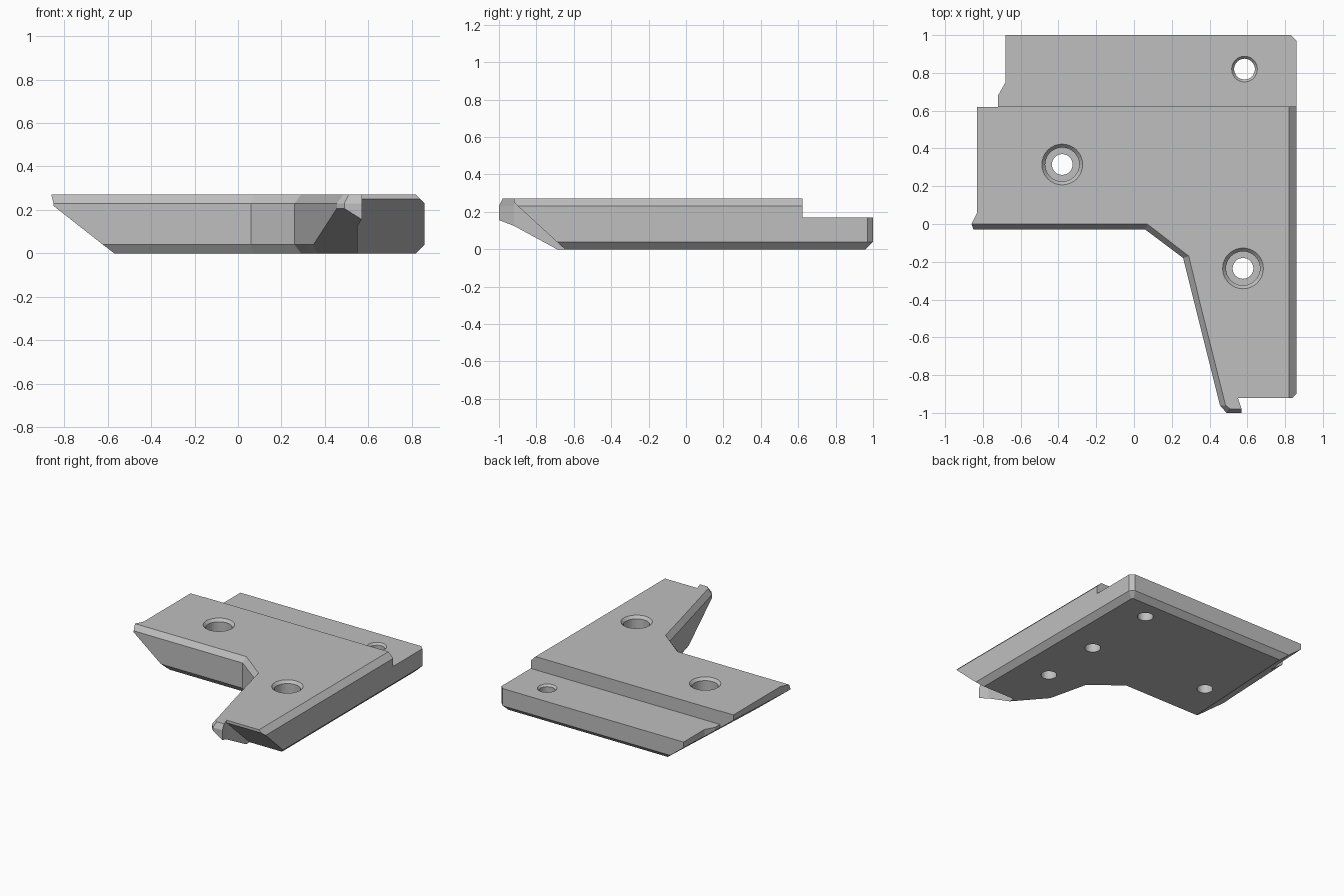
import bpy
import bmesh
import math
from mathutils import Vector

cube = bpy.data.objects.get("Cube")
if cube:
    bpy.data.objects.remove(cube, do_unlink=True)

TOP = 0.27
CHAMFER = 0.04

grey = bpy.data.materials.new("plain grey")
grey.use_nodes = True
colour = (0.52, 0.52, 0.52, 1)
grey.diffuse_color = colour
grey.node_tree.nodes["Principled BSDF"].inputs["Base Color"].default_value = colour


def make_object(name, bm):
    bmesh.ops.recalc_face_normals(bm, faces=bm.faces)
    mesh = bpy.data.meshes.new(name)
    bm.to_mesh(mesh)
    bm.free()
    mesh.materials.append(grey)
    obj = bpy.data.objects.new(name, mesh)
    bpy.context.collection.objects.link(obj)
    return obj


def loft(rings):
    """Close a stack of equal vertex rings into a solid."""
    bm = bmesh.new()
    loops = [[bm.verts.new(p) for p in ring] for ring in rings]
    count = len(loops[0])
    for low, high in zip(loops, loops[1:]):
        for i in range(count):
            j = (i + 1) % count
            bm.faces.new((low[i], low[j], high[j], high[i]))
    bm.faces.new(loops[0][::-1])
    bm.faces.new(loops[-1])
    return bm


def slab(outline):
    """Plate from (x, y, inset x, inset y) corners, chamfered top and bottom."""
    def ring(z, k):
        return [(x + k * dx, y + k * dy, z) for x, y, dx, dy in outline]
    return loft([ring(0, 1), ring(CHAMFER, 0), ring(TOP - CHAMFER, 0), ring(TOP, 1)])


def slice_off(bm, a, b, c):
    """Remove everything below the sloping plane through three points."""
    a, b, c = Vector(a), Vector(b), Vector(c)
    normal = (b - a).cross(c - a).normalized()
    if normal.z > 0:
        normal.negate()
    cut = bmesh.ops.bisect_plane(bm, geom=bm.verts[:] + bm.edges[:] + bm.faces[:],
                                 plane_co=a, plane_no=normal, clear_outer=True)
    edges = [e for e in cut["geom_cut"] if isinstance(e, bmesh.types.BMEdge)]
    bmesh.ops.holes_fill(bm, edges=edges, sides=0)


def subtract(target, cutter):
    cutter.hide_render = True
    mod = target.modifiers.new("cut", "BOOLEAN")
    mod.operation = "DIFFERENCE"
    mod.solver = "EXACT"
    mod.object = cutter
    bpy.context.view_layer.objects.active = target
    bpy.ops.object.modifier_apply(modifier=mod.name)
    bpy.data.objects.remove(cutter, do_unlink=True)


def bore(target, x, y, profile, sides=32):
    """Cut a round hole from a (radius, height) profile."""
    rings = []
    for r, z in profile:
        turn = [2 * math.pi * i / sides for i in range(sides)]
        rings.append([(x + r * math.cos(t), y + r * math.sin(t), z) for t in turn])
    subtract(target, make_object("hole_cutter", loft(rings)))


# Main plate with undercut left side
bm = slab([
    (0.86, -0.45, -0.04, 0), (0.86, 0.97, -0.04, -0.02),
    (0.83, 1, -0.02, -0.04), (-0.68, 1, 0, -0.04),
    (-0.68, 0.75, 0, 0), (-0.72, 0.68, 0, 0),
    (-0.72, 0.62, 0, 0), (-0.83, 0.62, 0, 0),
    (-0.83, 0.06, 0, 0), (-0.85, -0.03, -0.01, 0.03),
    (0.06, -0.03, 0.01, 0.03), (0.26, -0.18, 0.03, 0.01),
    (0.3275, -0.45, 0.03, 0),
])
slice_off(bm, (-0.57, 0, 0), (-0.52, 0.96, 0), (-0.85, 0, 0.22))
plate = make_object("main_plate", bm)

# Lower ledge along the back
bm = bmesh.new()
bmesh.ops.create_cube(bm, size=1)
bmesh.ops.scale(bm, vec=(3, 1, 1), verts=bm.verts)
bmesh.ops.translate(bm, vec=(0, 1.123, 0.67), verts=bm.verts)
subtract(plate, make_object("ledge_cutter", bm))

# Counterbored screw holes, ledge hole and blind hole underneath
counterbore = [(0.055, -0.1), (0.055, 0.12), (0.09, 0.12),
               (0.09, 0.25), (0.108, TOP), (0.108, 0.4)]
for x, y in ((-0.38, 0.315), (0.577, -0.235)):
    bore(plate, x, y, counterbore)
bore(plate, 0.585, 0.82, [(0.055, -0.1), (0.055, 0.155), (0.068, 0.17), (0.068, 0.4)])
bore(plate, 0.585, 0.25, [(0.055, -0.1), (0.055, 0.15)])

# Front arm and its narrow tip, both sloping up underneath
tip_plane = ((0.42, -0.54, 0), (0.55, -0.69, 0), (0.5, -1, 0.2))
bm = slab([(0.86, -0.92, -0.04, 0), (0.86, -0.4, -0.04, 0),
           (0.315, -0.4, 0.03, 0), (0.445, -0.92, 0.03, 0)])
slice_off(bm, (0, -0.68, 0.03), (1, -0.68, 0.03), (0, -0.92, 0.25))
slice_off(bm, *tip_plane)
make_object("front_arm", bm)

bm = slab([(0.57, -1, 0, 0.02), (0.55, -0.92, 0, 0), (0.55, -0.6, 0, 0),
           (0.365, -0.6, 0.03, 0), (0.455, -0.96, 0.03, 0), (0.49, -1, 0.02, 0.02)])
slice_off(bm, *tip_plane)
make_object("arm_tip", bm)
